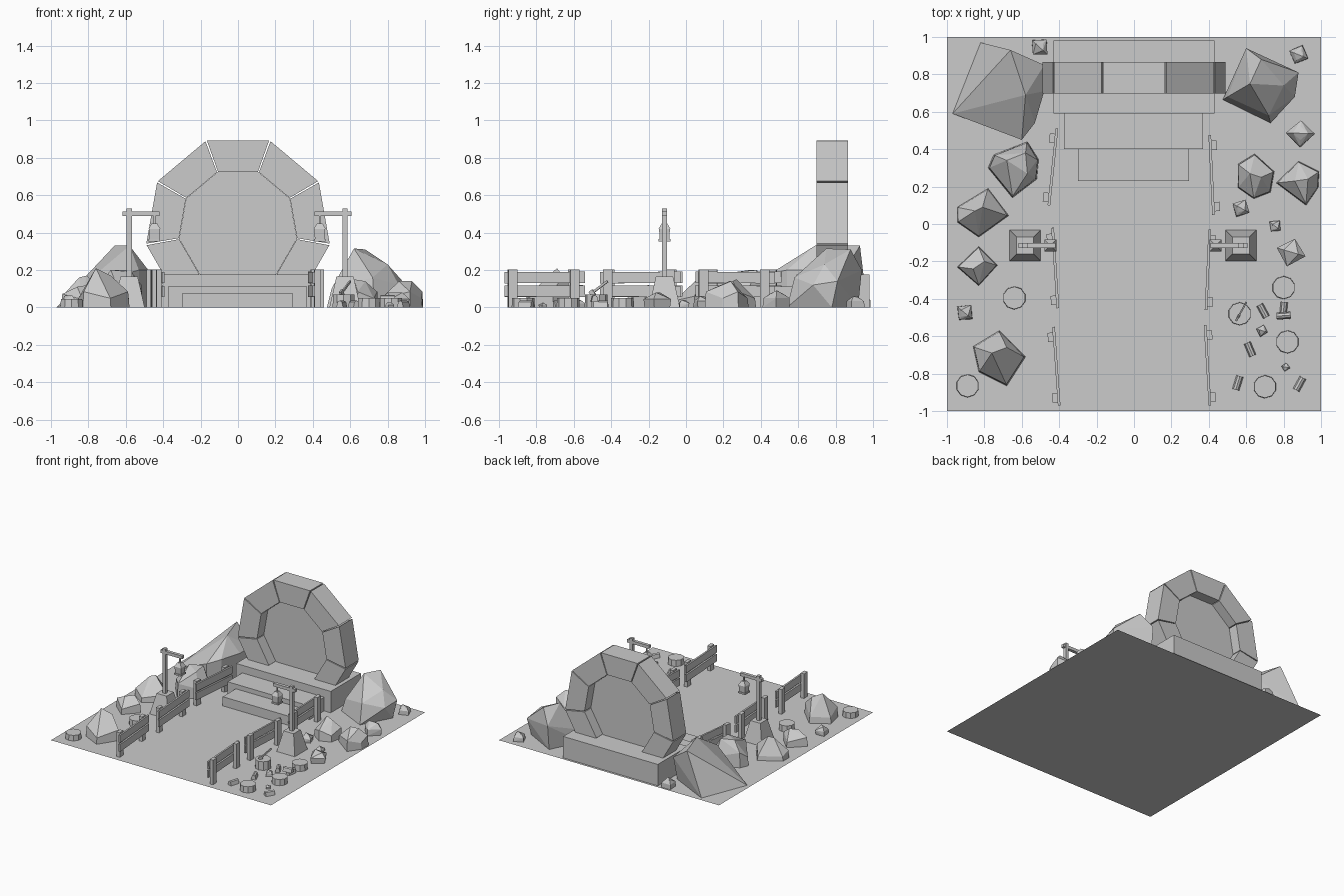
import bpy, bmesh, math, random
from mathutils import Vector, Matrix

if "Cube" in bpy.data.objects:
    bpy.data.objects.remove(bpy.data.objects["Cube"])

random.seed(4)


def finish(name, bm):
    bmesh.ops.recalc_face_normals(bm, faces=bm.faces)
    me = bpy.data.meshes.new(name)
    bm.to_mesh(me)
    bm.free()
    ob = bpy.data.objects.new(name, me)
    bpy.context.collection.objects.link(ob)
    return ob


def box(name, lo, hi):
    bm = bmesh.new()
    size = [b - a for a, b in zip(lo, hi)]
    mid = [(a + b) / 2 for a, b in zip(lo, hi)]
    bmesh.ops.create_cube(bm, size=1, matrix=Matrix.Translation(mid) @ Matrix.Diagonal((*size, 1)))
    return finish(name, bm)


def turned_box(name, mid, size, rot):
    bm = bmesh.new()
    bmesh.ops.create_cube(bm, size=1, matrix=Matrix.Translation(mid) @ rot.to_4x4() @ Matrix.Diagonal((*size, 1)))
    return finish(name, bm)


def frustum(name, x, y, z0, z1, r0, r1, n=4, rot=math.pi / 4):
    bm = bmesh.new()
    bmesh.ops.create_cone(bm, cap_ends=True, segments=n, radius1=r0, radius2=r1, depth=z1 - z0,
                          matrix=Matrix.Translation((x, y, (z0 + z1) / 2)) @ Matrix.Rotation(rot, 4, 'Z'))
    return finish(name, bm)


def prism(name, pts, y0, y1):
    bm = bmesh.new()
    f = bm.faces.new([bm.verts.new((x, y0, z)) for x, z in pts])
    ext = bmesh.ops.extrude_face_region(bm, geom=[f])
    bmesh.ops.translate(bm, vec=(0, y1 - y0, 0), verts=[v for v in ext['geom'] if isinstance(v, bmesh.types.BMVert)])
    return finish(name, bm)


def rock(name, pts):
    bm = bmesh.new()
    for p in pts:
        bm.verts.new(p)
    r = bmesh.ops.convex_hull(bm, input=bm.verts)
    junk = {v for v in r['geom_interior'] + r['geom_unused'] if isinstance(v, bmesh.types.BMVert)}
    bmesh.ops.delete(bm, geom=list(junk), context='VERTS')
    bmesh.ops.dissolve_limit(bm, angle_limit=math.radians(8), verts=bm.verts, edges=bm.edges)
    return finish(name, bm)


def outline_rock(name, outline, shoulder, tops):
    # ground outline, a raised shoulder slightly inset, then peak points
    n = len(outline)
    c = Vector((sum(p[0] for p in outline) / n, sum(p[1] for p in outline) / n))
    pts = []
    for i, p in enumerate(outline):
        q = c + (Vector(p) - c) * 0.95
        pts += [(*p, 0), (*q, shoulder * (0.7 + 0.5 * (i % 2)))]
    rock(name, pts + tops)


# Ground
bm = bmesh.new()
bmesh.ops.create_grid(bm, x_segments=1, y_segments=1, size=1)
finish("ground", bm)

# Platform and steps
box("platform", (-.43, .59, 0), (.43, .98, .176))
box("upper_step", (-.375, .40, 0), (.37, .59, .113))
box("lower_step", (-.30, .23, 0), (.295, .40, .075))

# Gate ring of separate nine-sided blocks, and the thin pane inside
CZ, RO, RI = .423, .497, .32


def ring(r, deg):
    a = math.radians(deg)
    return (r * math.sin(a), CZ + r * math.cos(a))


for k in range(-3, 4):
    a, b = k * 40 - 19.5, k * 40 + 19.5
    prism("gate_block", [ring(RO, a), ring(RO, b), ring(RI, b), ring(RI, a)], .697, .867)
bm = bmesh.new()
bm.faces.new([bm.verts.new((x, .785, z)) for x, z in (ring(RI, k * 40 + 20) for k in range(9))])
finish("gate_pane", bm)

# Fence panels: two rails with posts on the outer side
fences = [((-.455, .10), (-.412, .51), -1), ((-.407, -.45), (-.435, -.02), -1), ((-.40, -.97), (-.43, -.55), -1),
          ((.425, .05), (.405, .475), 1), ((.385, -.46), (.405, -.03), 1), ((.406, -.97), (.38, -.54), 1)]
for a, b, side in fences:
    a, b = Vector(a), Vector(b)
    d = b - a
    rot = Matrix.Rotation(math.atan2(d.y, d.x), 3, 'Z')
    m = (a + b) / 2
    out = Vector((d.y, -d.x)).normalized() * side
    for z in (.087, .16):
        tilt = Matrix.Rotation(random.uniform(-.012, .012), 3, 'Y')
        turned_box("fence_rail", (m.x, m.y, z), (d.length, .014, .06), rot @ tilt)
    for t in (.1, .87):
        p = a + d * t + out * .02
        turned_box("fence_post", (p.x, p.y, .101), (.05, .03, .202), rot)

# Lamp posts
for s, x in ((-1, -.582), (1, .572)):
    y = -.115
    r2 = math.sqrt(2)
    frustum("lamp_base", x, y, 0, .165, .083 * r2, .046 * r2)
    box("lamp_post", (x - .014, y - .014, .16), (x + .014, y + .014, .53))
    xa, xb = sorted((x + s * .035, x - s * .163))
    box("lamp_arm", (xa, y - .013, .488), (xb, y + .013, .513))
    xl = x - s * .135
    box("lamp_hook", (xl - .005, y - .005, .44), (xl + .005, y + .005, .49))
    frustum("lamp_cap", xl, y, .42, .45, .032 * r2, .014 * r2)
    frustum("lamp_body", xl, y, .365, .42, .026 * r2, .029 * r2)
    frustum("lamp_foot", xl, y, .352, .365, .031 * r2, .031 * r2)

# Large boulders beside the gate
rock("left_boulder", [(-.97, .59, 0), (-.82, .97, 0), (-.66, .93, .33), (-.58, .69, .33), (-.60, .45, .18),
                      (-.60, .45, 0), (-.53, .54, .2), (-.53, .54, 0), (-.48, .71, .2), (-.48, .85, .2), (-.48, .8, 0)])
rock("right_boulder", [(.60, .94, .2), (.60, .92, 0), (.88, .81, .14), (.86, .78, 0), (.86, .68, .12), (.73, .54, 0),
                       (.475, .665, 0), (.5, .68, .1), (.62, .75, .315), (.68, .88, .31), (.80, .74, .23), (.72, .58, .16)])

# Mid-size rocks from their ground outlines
outline_rock("rock", [(-.78, .30), (-.75, .37), (-.57, .44), (-.51, .345), (-.52, .24), (-.65, .14)], .10,
             [(-.68, .34, .2), (-.58, .38, .2), (-.57, .27, .19)])
outline_rock("rock", [(-.78, .19), (-.67, .045), (-.83, -.07), (-.945, .01), (-.945, .09)], .05,
             [(-.81, .09, .17), (-.85, .07, .16)])
outline_rock("rock", [(-.83, -.12), (-.73, -.22), (-.83, -.33), (-.945, -.23)], .06,
             [(-.80, -.20, .12), (-.86, -.24, .11)])
outline_rock("rock", [(-.72, -.57), (-.58, -.71), (-.68, -.865), (-.83, -.79), (-.86, -.655)], .07,
             [(-.76, -.69, .21), (-.68, -.66, .17)])
outline_rock("rock", [(.645, .375), (.75, .28), (.73, .17), (.64, .135), (.555, .195), (.555, .32)], .07,
             [(.62, .27, .15), (.68, .25, .14)])
outline_rock("rock", [(.88, .335), (.99, .28), (.985, .195), (.92, .10), (.76, .22)], .07,
             [(.86, .23, .14), (.93, .24, .14)])

# Small stones: x, y, width, height, turn
for x, y, w, h, t in [(.89, .485, .11, .09, .75), (.88, .905, .08, .06, .4), (-.505, .945, .08, .07, .05),
                      (.572, .085, .075, .06, .3), (.755, -.012, .055, .04, .1), (.84, -.15, .11, .08, .5),
                      (-.905, -.475, .075, .065, .1), (.685, -.57, .05, .04, .5), (.81, -.765, .035, .025, .6)]:
    pts = []
    for i in range(4):
        a = t + math.pi / 4 + i * math.pi / 2
        for z, k in ((0, .66), (h * .55, .68), (h * (.8 + .2 * (i % 2)), .35)):
            k *= w * random.uniform(.9, 1.08)
            pts.append((x + k * math.cos(a), y + k * math.sin(a), z))
    rock("stone", pts)

# Tree stumps
for x, y, h in [(-.64, -.395, .05), (-.89, -.865, .045), (.565, -.48, .07), (.80, -.34, .05), (.82, -.63, .05), (.70, -.87, .05)]:
    frustum("stump", x, y, 0, h, .062, .06, 10, 0)

# Split logs: x, y, base height, turn
for x, y, z, t in [(.69, -.465, 0, .5), (.62, -.67, 0, .4), (.555, -.85, 0, -.3), (.885, -.855, 0, -.5),
                   (.80, -.455, 0, -.1), (.80, -.49, .03, -1.5)]:
    ob = prism("split_log", [(-.019, 0), (.019, 0), (.012, .03), (0, .036), (-.012, .03)], -.038, .038)
    ob.location = (x, y, z)
    ob.rotation_euler.z = t

# Axe stuck in a stump
a, b = Vector((.552, -.505, .075)), Vector((.60, -.42, .14))
rot = (b - a).to_track_quat('X', 'Z').to_matrix()
turned_box("axe_handle", (a + b) / 2, ((b - a).length, .009, .012), rot)
turned_box("axe_head", a + Vector((.004, .006, -.002)), (.026, .012, .04), rot)
